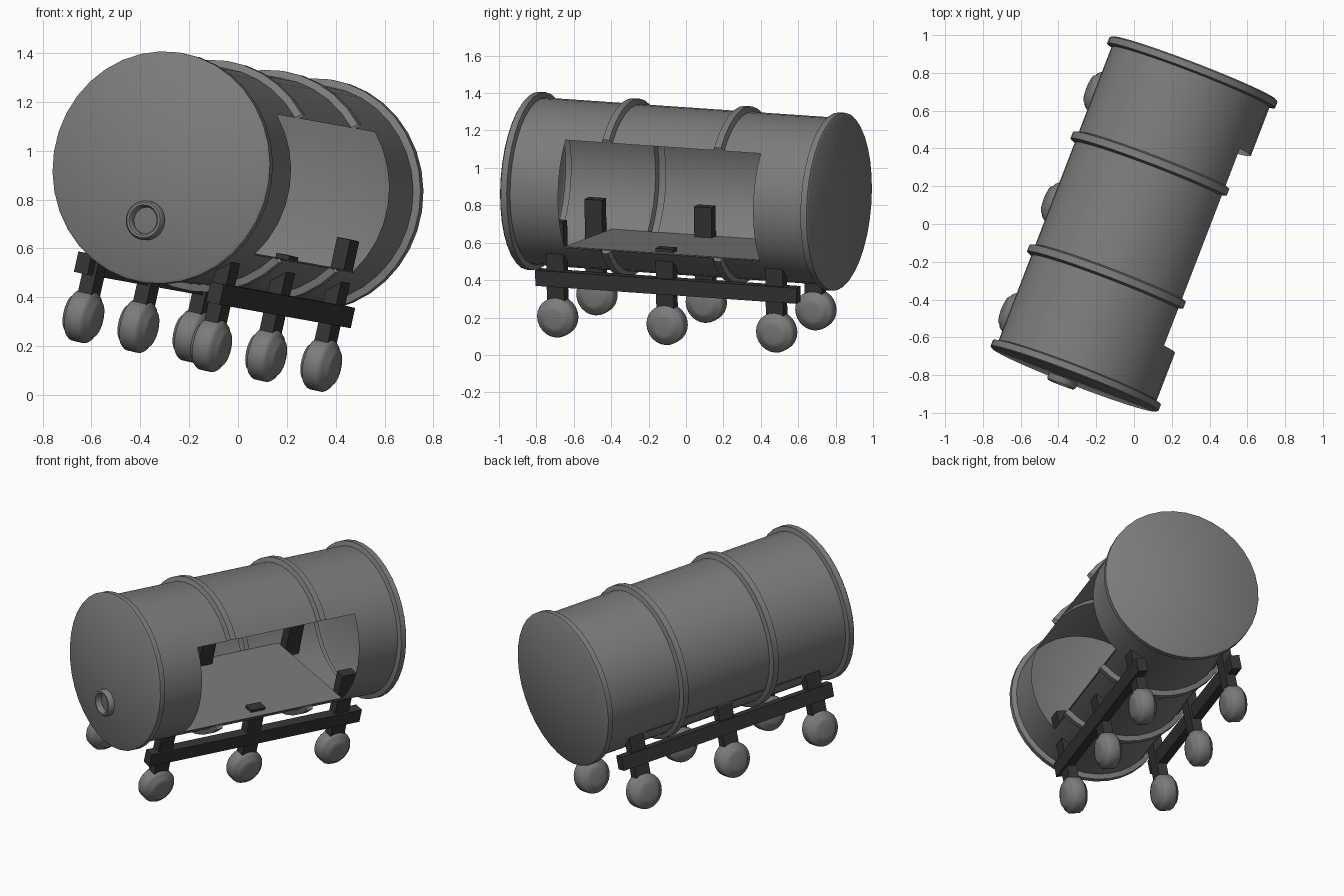
import bpy, bmesh, math
from mathutils import Matrix, Vector

if "Cube" in bpy.data.objects:
    bpy.data.objects.remove(bpy.data.objects["Cube"])

# Tilted frame shared by every part: local x = side, y = length, z = up
length_dir = Vector((0.358, 0.93, -0.064)).normalized()
side_dir = Vector((0.909, -0.36, -0.206))
side_dir = (side_dir - side_dir.dot(length_dir) * length_dir).normalized()
up_dir = side_dir.cross(length_dir)
FRAME = Matrix((side_dir, length_dir, up_dir)).transposed().to_4x4()
FRAME.translation = (0, 0, 0.875)
BODY_FRAME = FRAME @ Matrix.Rotation(math.radians(-4), 4, 'Y')


def material(name, value):
    m = bpy.data.materials.new(name)
    m.diffuse_color = (value, value, value, 1)
    m.use_nodes = True
    m.node_tree.nodes["Principled BSDF"].inputs["Base Color"].default_value = m.diffuse_color
    return m


STEEL = material("grey steel", 0.2)
DARK = material("dark iron", 0.035)


def finish(name, bm, mat, matrix, angle=50):
    me = bpy.data.meshes.new(name)
    bm.to_mesh(me)
    bm.free()
    me.materials.append(mat)
    me.shade_smooth()
    me.set_sharp_from_angle(angle=math.radians(angle))
    ob = bpy.data.objects.new(name, me)
    bpy.context.collection.objects.link(ob)
    ob.matrix_world = matrix
    return ob


def lathe(profile, segs, caps=True, closed=False, skip=None):
    """Spin (along, radius) points around the local y axis."""
    bm = bmesh.new()
    rings = []
    for y, r in profile:
        rings.append([bm.verts.new((r * math.cos(2 * math.pi * k / segs), y,
                                    r * math.sin(2 * math.pi * k / segs)))
                      for k in range(segs)])
    n = len(rings)
    for i in range(n if closed else n - 1):
        j = (i + 1) % n
        for k in range(segs):
            if skip and skip((profile[i][0] + profile[j][0]) / 2, k):
                continue
            q = (k + 1) % segs
            bm.faces.new((rings[i][k], rings[j][k], rings[j][q], rings[i][q]))
    if caps:
        bm.faces.new(rings[0])
        bm.faces.new(rings[-1][::-1])
    bmesh.ops.recalc_face_normals(bm, faces=bm.faces)
    return bm


def box(name, size, centre, mat, matrix):
    bm = bmesh.new()
    bmesh.ops.create_cube(bm, size=1)
    bmesh.ops.scale(bm, vec=size, verts=bm.verts)
    bmesh.ops.translate(bm, vec=centre, verts=bm.verts)
    return finish(name, bm, mat, matrix, 30)


# Barrel shell with end rims, two raised bands and a side opening
R, RIM = 0.448, 0.477
OPEN = 0.56
half = [(-0.885, 0.466), (-0.877, RIM), (-0.843, RIM), (-0.835, R), (-OPEN, R),
        (-0.35, R), (-0.34, RIM), (-0.302, RIM), (-0.292, R)]
profile = half + [(-y, r) for y, r in reversed(half)]
finish("barrel_shell",
       lathe(profile, 36, skip=lambda y, k: abs(y) < OPEN and (k < 4 or k >= 32)),
       STEEL, BODY_FRAME)

# Flat floor inside the opening
fx, fz = R * math.cos(math.radians(40)), -R * math.sin(math.radians(40))
box("barrel_floor", (2 * fx, 2 * OPEN, 0.006), (0, 0, fz - 0.003), STEEL, BODY_FRAME)

# Ring-shaped spout on the front end
spout = [(-0.88, 0.081), (-0.91, 0.081), (-0.92, 0.073), (-0.92, 0.063),
         (-0.91, 0.055), (-0.88, 0.055)]
finish("front_spout", lathe(spout, 24, caps=False, closed=True), STEEL,
       FRAME @ Matrix.Translation((-0.01, 0, -0.225)))

# Undercarriage: rails, legs and wheels on both sides
wheel_half = [(-0.066, 0.05), (-0.06, 0.075), (-0.046, 0.085),
              (-0.042, 0.098), (-0.028, 0.108)]
wheel = wheel_half + [(-y, r) for y, r in reversed(wheel_half)]
for label, s in (("left", -1), ("right", 1)):
    box(label + "_rail", (0.06, 1.5, 0.085), (s * 0.298, 0.005, -0.455), DARK, FRAME)
    for i, y in enumerate((-0.635, -0.007, 0.622)):
        top = -0.25 if (s == 1 and i == 1) else -0.142
        bottom = -0.66
        box(f"{label}_leg_{i + 1}", (0.06, 0.1, top - bottom),
            (s * 0.285, y, (top + bottom) / 2), DARK, FRAME)
        finish(f"{label}_wheel_{i + 1}", lathe(wheel, 24), STEEL,
               FRAME @ Matrix.Translation((s * 0.288, y, -0.668))
               @ Matrix.Rotation(math.radians(90), 4, 'Z'))
